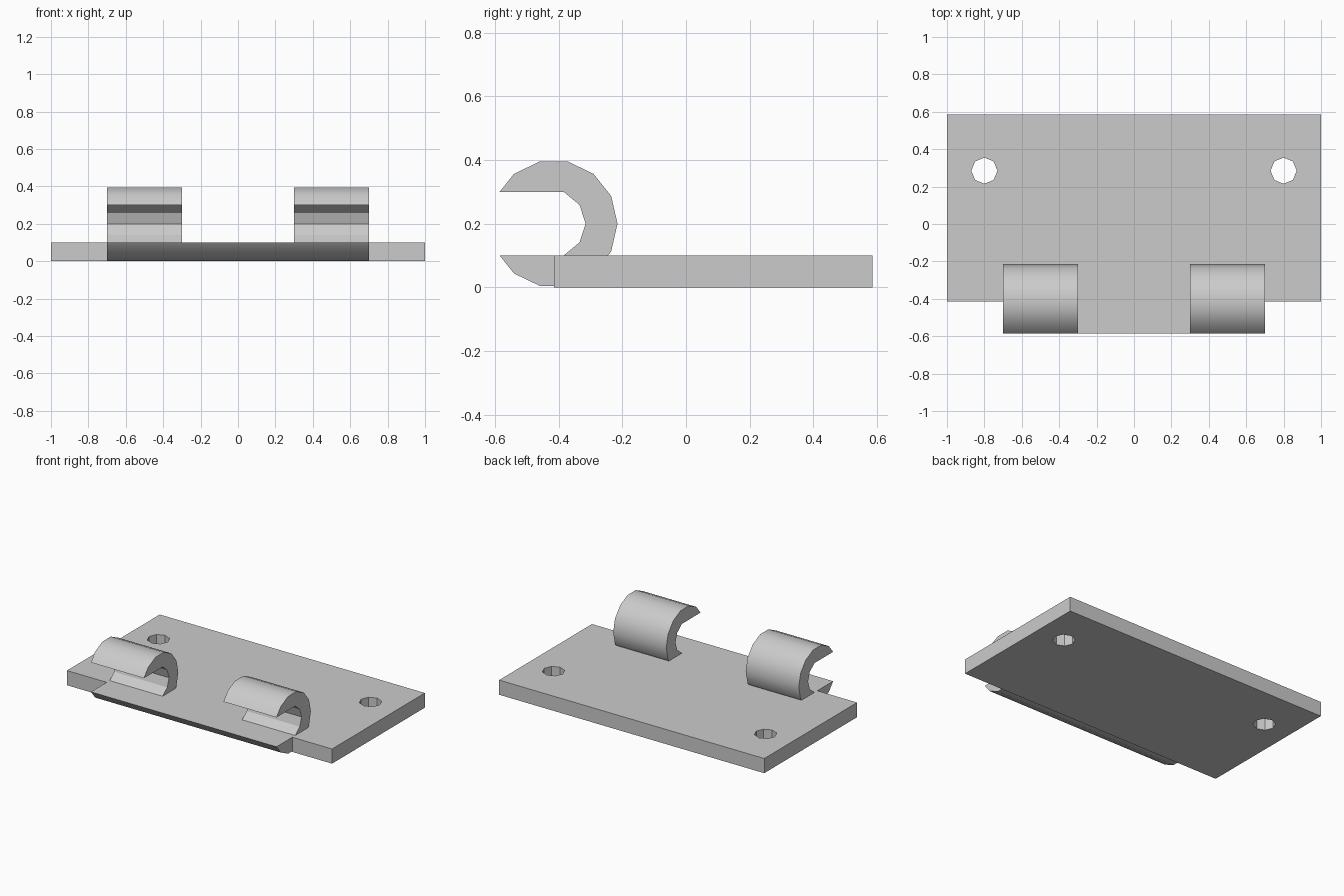
import bpy, bmesh
from math import sin, cos, radians, pi

cube = bpy.data.objects.get("Cube")
if cube:
    bpy.data.objects.remove(cube)

THICK = 0.1            # plate thickness
FRONT, BACK = -0.415, 0.585
AXIS_Z, OUTER, INNER = 0.2, 0.2, 0.1
TIP = 0.17             # where the outer facets meet the slot planes

grey = bpy.data.materials.new("light grey")
grey.use_nodes = True
colour = (0.6, 0.6, 0.6, 1)
grey.diffuse_color = colour
grey.node_tree.nodes["Principled BSDF"].inputs["Base Color"].default_value = colour


def extrude_profile(name, points, x0, x1):
    """Solid with a (y, z) outline swept from x0 to x1."""
    bm = bmesh.new()
    face = bm.faces.new([bm.verts.new((x0, y, z)) for y, z in points])
    swept = bmesh.ops.extrude_face_region(bm, geom=[face])["geom"]
    verts = [v for v in swept if isinstance(v, bmesh.types.BMVert)]
    bmesh.ops.translate(bm, verts=verts, vec=(x1 - x0, 0, 0))
    bmesh.ops.recalc_face_normals(bm, faces=bm.faces)
    mesh = bpy.data.meshes.new(name)
    bm.to_mesh(mesh)
    bm.free()
    obj = bpy.data.objects.new(name, mesh)
    bpy.context.collection.objects.link(obj)
    mesh.materials.append(grey)
    return obj


def activate(obj):
    bpy.ops.object.select_all(action="DESELECT")
    obj.select_set(True)
    bpy.context.view_layer.objects.active = obj


def ring(radius, sides, steps):
    """Points of a regular polygon around the hinge axis."""
    return [(FRONT + radius * cos(2 * pi * i / sides),
             AXIS_Z + radius * sin(2 * pi * i / sides)) for i in steps]


# Base plate with two octagonal screw holes
plate = extrude_profile("base_plate", [(FRONT, 0), (BACK, 0), (BACK, THICK), (FRONT, THICK)], -1, 1)
for side in (-1, 1):
    bpy.ops.mesh.primitive_cylinder_add(vertices=8, radius=0.07, depth=1,
                                        location=(side * 0.8, 0.285, 0))
    cutter = bpy.context.object
    cutter.name = "hole_cutter"
    cutter.hide_render = True
    cut = plate.modifiers.new("screw_hole", "BOOLEAN")
    cut.operation = "DIFFERENCE"
    cut.solver = "EXACT"
    cut.object = cutter
    activate(plate)
    bpy.ops.object.modifier_apply(modifier=cut.name)
    bpy.data.objects.remove(cutter)

# Rounded lip along the front edge
low = ring(OUTER, 14, (9, 10))
lip = extrude_profile("front_lip", [(FRONT, THICK), (FRONT - TIP, THICK)] + low
                      + [(FRONT, low[-1][1])], -0.7, 0.7)

# Open hinge hooks, faceted inside and smooth outside
outer = [(FRONT + TIP, THICK)] + ring(OUTER, 14, range(-1, 6)) + [(FRONT - TIP, 0.3)]
inner = [(FRONT + 0.031, 0.3)] + ring(INNER, 10, (1, 0, -1)) + [(FRONT + 0.031, THICK)]
hooks = [extrude_profile(name, outer + inner, x, x + 0.4)
         for name, x in (("right_hook", -0.7), ("left_hook", 0.3))]

for obj in hooks + [lip]:
    activate(obj)
    bpy.ops.object.shade_smooth_by_angle(angle=radians(30))
